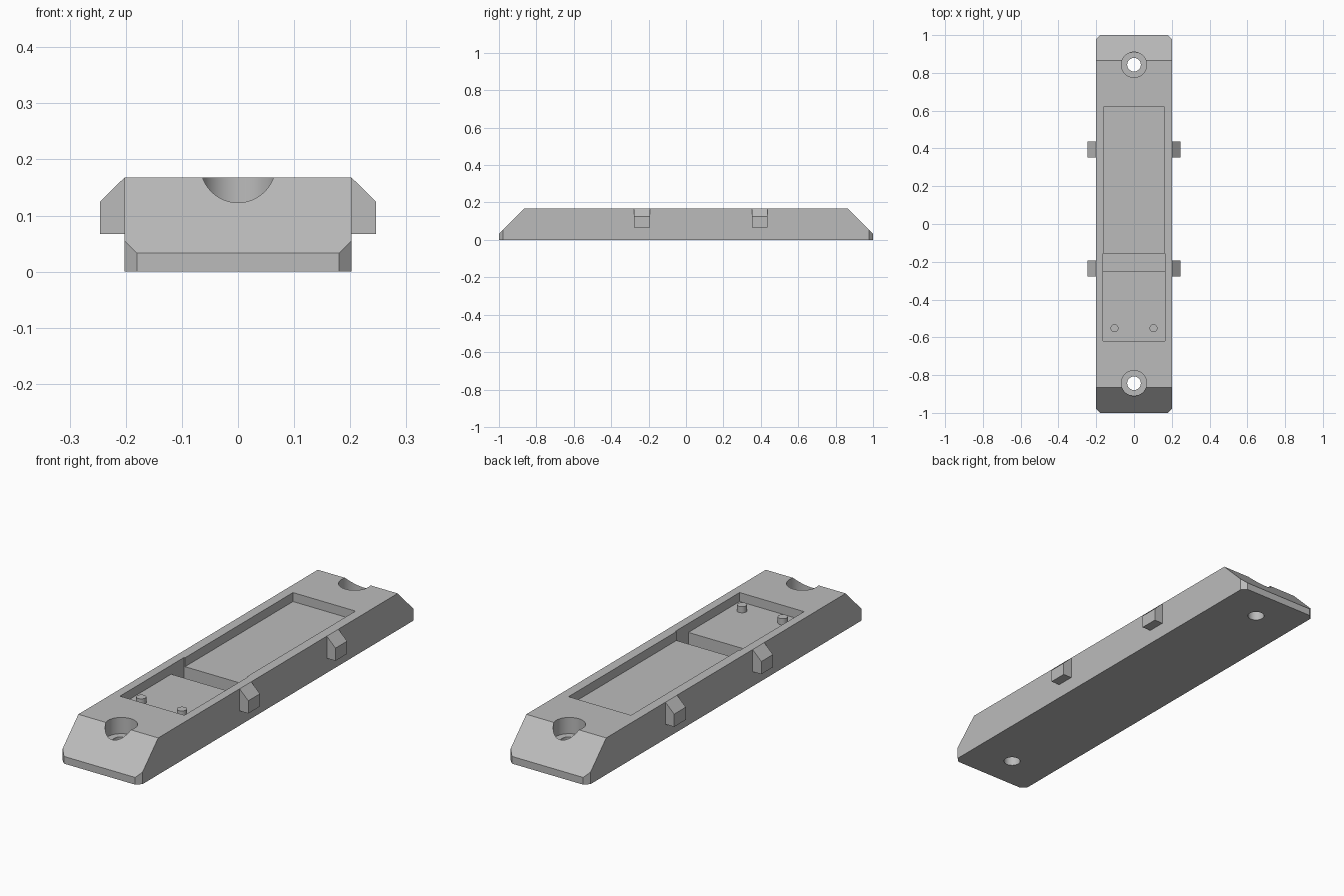
import bpy, bmesh
from math import radians
from mathutils import Vector

cube = bpy.data.objects.get("Cube")
if cube:
    bpy.data.objects.remove(cube, do_unlink=True)

grey = bpy.data.materials.new("plain grey")
grey.use_nodes = True
grey.diffuse_color = (0.5, 0.5, 0.5, 1)
grey.node_tree.nodes["Principled BSDF"].inputs["Base Color"].default_value = (0.5, 0.5, 0.5, 1)

HALF_W, HEIGHT, LIP = 0.202, 0.168, 0.033   # body half width, height, end lip
FLOOR, TRENCH = 0.127, 0.05                 # pocket floor levels
ABOVE = HEIGHT + 0.1


def make_object(name, bm):
    bmesh.ops.recalc_face_normals(bm, faces=bm.faces)
    mesh = bpy.data.meshes.new(name)
    bm.to_mesh(mesh)
    bm.free()
    mesh.materials.append(grey)
    obj = bpy.data.objects.new(name, mesh)
    bpy.context.collection.objects.link(obj)
    return obj


def prism(name, outline, start, direction):
    """Extrude a flat outline, given as 3D points, along a direction."""
    bm = bmesh.new()
    face = bm.faces.new([bm.verts.new(p) for p in outline])
    new = bmesh.ops.extrude_face_region(bm, geom=[face])["geom"]
    bmesh.ops.translate(bm, vec=direction,
                        verts=[v for v in new if isinstance(v, bmesh.types.BMVert)])
    bmesh.ops.translate(bm, vec=start, verts=bm.verts)
    return make_object(name, bm)


def block(name, half_x, y0, y1, z0, z1):
    base = [(-half_x, y0, z0), (half_x, y0, z0), (half_x, y1, z0), (-half_x, y1, z0)]
    return prism(name, base, Vector(), Vector((0, 0, z1 - z0)))


def cylinder(name, x, y, radius, z0, z1):
    bm = bmesh.new()
    bmesh.ops.create_cone(bm, cap_ends=True, segments=48, radius1=radius,
                          radius2=radius, depth=z1 - z0)
    bmesh.ops.translate(bm, vec=(x, y, (z0 + z1) / 2), verts=bm.verts)
    return make_object(name, bm)


def combine(target, tool, operation):
    """Apply a boolean and drop the tool object."""
    mod = target.modifiers.new("cut", "BOOLEAN")
    mod.operation, mod.solver, mod.object = operation, "EXACT", tool
    graph = bpy.context.evaluated_depsgraph_get()
    mesh = bpy.data.meshes.new_from_object(target.evaluated_get(graph))
    target.modifiers.clear()
    target.data = mesh
    bpy.data.objects.remove(tool, do_unlink=True)


def smooth(obj):
    bpy.ops.object.select_all(action="DESELECT")
    obj.select_set(True)
    bpy.context.view_layer.objects.active = obj
    bpy.ops.object.shade_smooth_by_angle(angle=radians(30))


# Body: long bar with sloped ends
side = [(-1, 0), (1, 0), (1, LIP), (0.865, HEIGHT), (-0.865, HEIGHT), (-1, LIP)]
body = prism("body", [(-HALF_W, y, z) for y, z in side], Vector(),
             Vector((2 * HALF_W, 0, 0)))

# Chamfered vertical corners
c = 0.022
quarter = [(HALF_W, 1 - c), (HALF_W - c, 1)]
plan = (quarter + [(-x, y) for x, y in reversed(quarter)]
        + [(-x, -y) for x, y in quarter] + [(x, -y) for x, y in reversed(quarter)])
combine(body, prism("plan_cutter", [(x, y, -0.1) for x, y in plan], Vector(),
                    Vector((0, 0, 0.5))), "INTERSECT")

# Long pocket, short pocket and the deep trench between them
for half_x, y0, y1, z in ((0.163, -0.62, -0.2, FLOOR),
                          (0.163, -0.25, -0.157, TRENCH),
                          (0.158, -0.2, 0.623, FLOOR)):
    combine(body, block("pocket_cutter", half_x, y0, y1, z, ABOVE), "DIFFERENCE")

# Counterbored screw holes
for y in (-0.843, 0.843):
    combine(body, cylinder("bore_cutter", 0, y, 0.067, 0.094, ABOVE), "DIFFERENCE")
    combine(body, cylinder("hole_cutter", 0, y, 0.036, -0.1, ABOVE), "DIFFERENCE")
smooth(body)

# Locating pins and side clips, mirrored left and right
clip = [(HALF_W, 0.067), (0.246, 0.067), (0.246, 0.125), (HALF_W, HEIGHT)]
for label, s in (("left", 1), ("right", -1)):
    smooth(cylinder(label + "_pin", s * 0.103, -0.552, 0.021, FLOOR, 0.155))
    for end, y in (("front", -0.235), ("back", 0.395)):
        prism(f"{end}_{label}_clip", [(s * x, 0, z) for x, z in clip],
              Vector((0, y - 0.042, 0)), Vector((0, 0.084, 0)))
